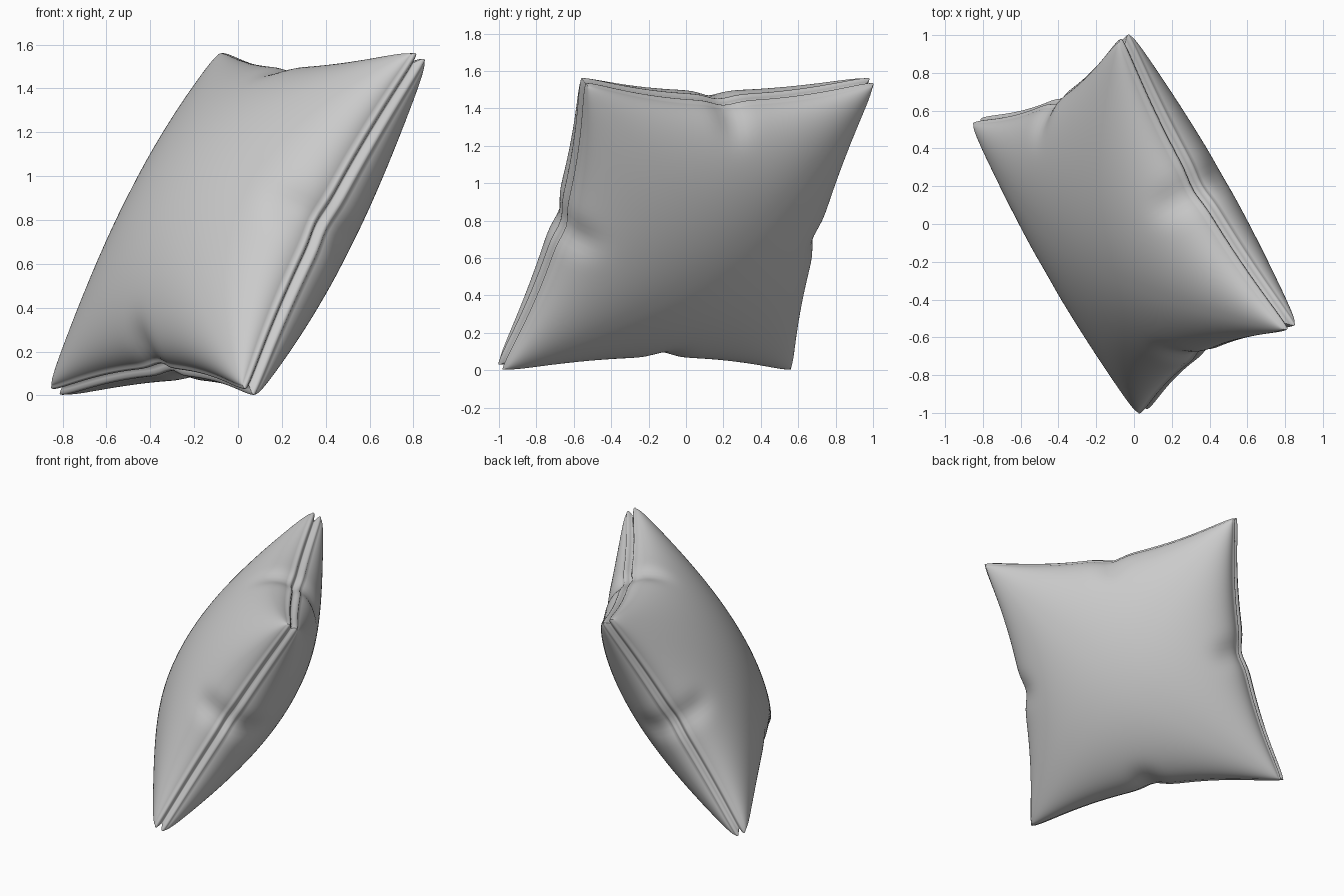
import bpy, bmesh, math
from mathutils import Vector

if "Cube" in bpy.data.objects:
    bpy.data.objects.remove(bpy.data.objects["Cube"])

N = 72                    # grid cells along each side
HALF = 0.896              # half the side length, before the corners are rounded
U = Vector((-0.497, 0.868, 0.0))
V = Vector((0.440, 0.251, 0.863))
W = U.cross(V)
CENTRE = Vector((0, 0, 0.782))


def gauss(x, s):
    return math.exp(-(x / s) ** 2)


def pinch(a, b):
    """Gathered dent at the middle of all four seams."""
    return (gauss(b, 0.10) * gauss(1 - abs(a), 0.13),
            gauss(a, 0.10) * gauss(1 - abs(b), 0.13))


def place(a, b, n, out=0.0):
    """Cushion coordinates to world: sides bow inward, corners are blunt."""
    pa, pb = pinch(a, b)
    blunt = 0.022 * abs(a * b) ** 14
    x = HALF * a * (1 - 0.14 * (1 - b * b) - 0.03 * pa + out - blunt)
    y = HALF * b * (1 - 0.14 * (1 - a * a) - 0.03 * pb + out - blunt)
    return CENTRE + U * x + V * y + W * n


def lip(a, b):
    """Height of the seam lip, wider away from the corners."""
    m = min(abs(a), abs(b))
    return 0.038 + 0.010 * (1 - m * m)


def height(a, b):
    q = max(0.0, (1 - a * a) * (1 - b * b))
    puff = 0.325 * q ** 0.52 + 0.025 * q ** 0.25
    return lip(1, min(abs(a), abs(b))) + puff * (1 - 0.15 * sum(pinch(a, b)))


s = [math.sin(math.pi / 2 * (2 * i / N - 1)) for i in range(N + 1)]
bm = bmesh.new()

# Two puffed faces
faces = []
for side in (1, -1):
    g = [[bm.verts.new(place(a, b, side * height(a, b))) for b in s] for a in s]
    faces.append(g)
    for i in range(N):
        for j in range(N):
            bm.faces.new((g[i][j], g[i + 1][j], g[i + 1][j + 1], g[i][j + 1]))

# Double-lipped seam with a groove running round the edge
ring = ([(i, 0) for i in range(N)] + [(N, j) for j in range(N)] +
        [(i, N) for i in range(N, 0, -1)] + [(0, j) for j in range(N, 0, -1)])
section = [(0.008, 0.88), (0.011, 0.70), (0.008, 0.50), (-0.006, 0.28), (-0.024, 0.08)]
section += [(o, -n) for o, n in reversed(section)]
rows = [[faces[0][i][j] for i, j in ring]]
for o, n in section:
    rows.append([bm.verts.new(place(s[i], s[j], n * lip(s[i], s[j]), o)) for i, j in ring])
rows.append([faces[1][i][j] for i, j in ring])
for r0, r1 in zip(rows, rows[1:]):
    for k in range(len(ring)):
        q = (k + 1) % len(ring)
        bm.faces.new((r0[k], r0[q], r1[q], r1[k]))

bmesh.ops.recalc_face_normals(bm, faces=bm.faces)
for f in bm.faces:
    f.smooth = True
mesh = bpy.data.meshes.new("cushion")
bm.to_mesh(mesh)
bm.free()
bpy.context.collection.objects.link(bpy.data.objects.new("cushion", mesh))
